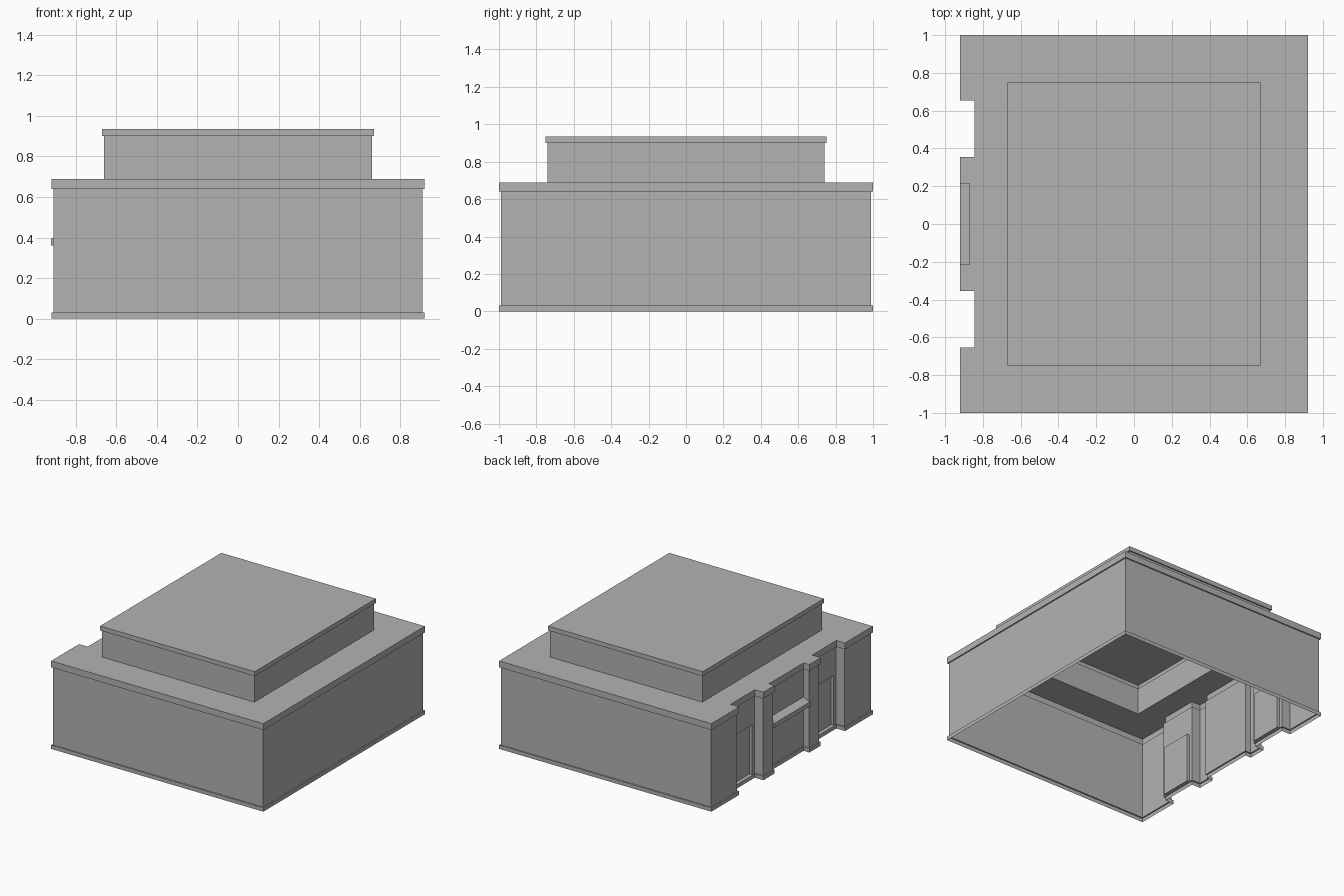
import bpy
import bmesh
from mathutils import Vector

cube = bpy.data.objects.get("Cube")
if cube:
    bpy.data.objects.remove(cube)

stone = bpy.data.materials.new("grey_stone")
stone.use_nodes = True
GREY = (0.45, 0.45, 0.45, 1)
stone.diffuse_color = GREY
stone.node_tree.nodes["Principled BSDF"].inputs["Base Color"].default_value = GREY


def finish(name, bm):
    mesh = bpy.data.meshes.new(name)
    bm.to_mesh(mesh)
    bm.free()
    mesh.materials.append(stone)
    obj = bpy.data.objects.new(name, mesh)
    bpy.context.collection.objects.link(obj)
    return obj


def inset_outline(path, depth):
    """Move the outline inward, except along the flat party wall (largest x)."""
    party = max(p[0] for p in path)
    pts = [Vector(p) for p in path]
    result = []
    for i, p in enumerate(pts):
        before, after = pts[i - 1], pts[(i + 1) % len(pts)]
        moved = p.copy()
        for a, b in ((before, p), (p, after)):
            if a.x == party and b.x == party:
                continue
            d = (b - a).normalized()
            moved += Vector((-d.y, d.x)) * depth
        result.append(moved)
    return result


def sweep(bm, path, profile):
    """Run an (inset, height) profile around the outline; return its rings."""
    rings = [[bm.verts.new((p.x, p.y, z)) for p in inset_outline(path, depth)]
             for depth, z in profile]
    n = len(path)
    for low, high in zip(rings, rings[1:]):
        for i in range(n):
            j = (i + 1) % n
            bm.faces.new((low[i], low[j], high[j], high[i]))
    return rings


def loop_edges(bm, ring):
    return [bm.edges.get((ring[i - 1], ring[i])) for i in range(len(ring))]


# Outline with two door recesses and a shallow centre bay on one side
half = [(0.92, 1), (-0.92, 1), (-0.92, 0.655), (-0.845, 0.655),
        (-0.845, 0.355), (-0.92, 0.355), (-0.92, 0.215), (-0.87, 0.215)]
outline = half + [(x, -y) for x, y in reversed(half)]
block = [(0.67, -0.75), (0.67, 0.75), (-0.67, 0.75), (-0.67, -0.75)]

TRIM = 0.01
ROOF = 0.69
bm = bmesh.new()

# Walls with base trim and cornice, then the raised block with its cap
walls = sweep(bm, outline, [(0, 0), (0, 0.03), (TRIM, 0.03),
                            (TRIM, 0.64), (0, 0.64), (0, ROOF)])
upper = sweep(bm, block, [(TRIM, ROOF), (TRIM, 0.9), (0, 0.9), (0, 0.935)])
bm.faces.new(upper[-1])

# Roof deck between the cornice and the block
deck = bmesh.ops.triangle_fill(
    bm, use_beauty=True, normal=(0, 0, 1),
    edges=loop_edges(bm, walls[-1]) + loop_edges(bm, upper[0]))
for f in deck["geom"]:
    if isinstance(f, bmesh.types.BMFace):
        f.normal_update()
        if f.normal.z < 0:
            f.normal_flip()

# Doors sunk into the two recess walls
DOOR_X = -0.845 + TRIM
DOOR_TOP = 0.42


def door_wall_faces(side):
    return [f for f in bm.faces
            if all(abs(v.co.x - DOOR_X) < 0.002 for v in f.verts)
            and f.calc_center_median().y * side > 0
            and f.calc_area() > 0.01]


for side in (1, -1):
    cuts = [((0, side * 0.375, 0), (0, 1, 0)),
            ((0, side * 0.635, 0), (0, 1, 0)),
            ((0, 0, DOOR_TOP), (0, 0, 1))]
    for co, no in cuts:
        faces = [f for f in bm.faces
                 if all(abs(v.co.x - DOOR_X) < 0.002 for v in f.verts)
                 and f.calc_center_median().y * side > 0]
        edges = {e for f in faces for e in f.edges}
        verts = {v for f in faces for v in f.verts}
        bmesh.ops.bisect_plane(bm, geom=list(verts) + list(edges) + faces,
                               dist=0.0001, plane_co=co, plane_no=no)
    bm.normal_update()
    door = [f for f in door_wall_faces(side)
            if abs(f.calc_center_median().y - side * 0.505) < 0.05
            and f.calc_center_median().z < DOOR_TOP]
    bmesh.ops.inset_region(bm, faces=door, thickness=0.0005, depth=-0.02,
                           use_even_offset=True)

bm.normal_update()
finish("building_shell", bm)

# Sloped awning over the centre bay
bm = bmesh.new()
section = [(-0.86, 0.36), (-0.86, 0.415), (-0.91, 0.395), (-0.922, 0.395), (-0.922, 0.36)]
ends = [[bm.verts.new((x, y, z)) for x, z in section] for y in (-0.224, 0.224)]
for end in ends:
    bm.faces.new(end)
for i in range(len(section)):
    bm.faces.new((ends[0][i - 1], ends[0][i], ends[1][i], ends[1][i - 1]))
bmesh.ops.recalc_face_normals(bm, faces=bm.faces[:])
finish("bay_awning", bm)
